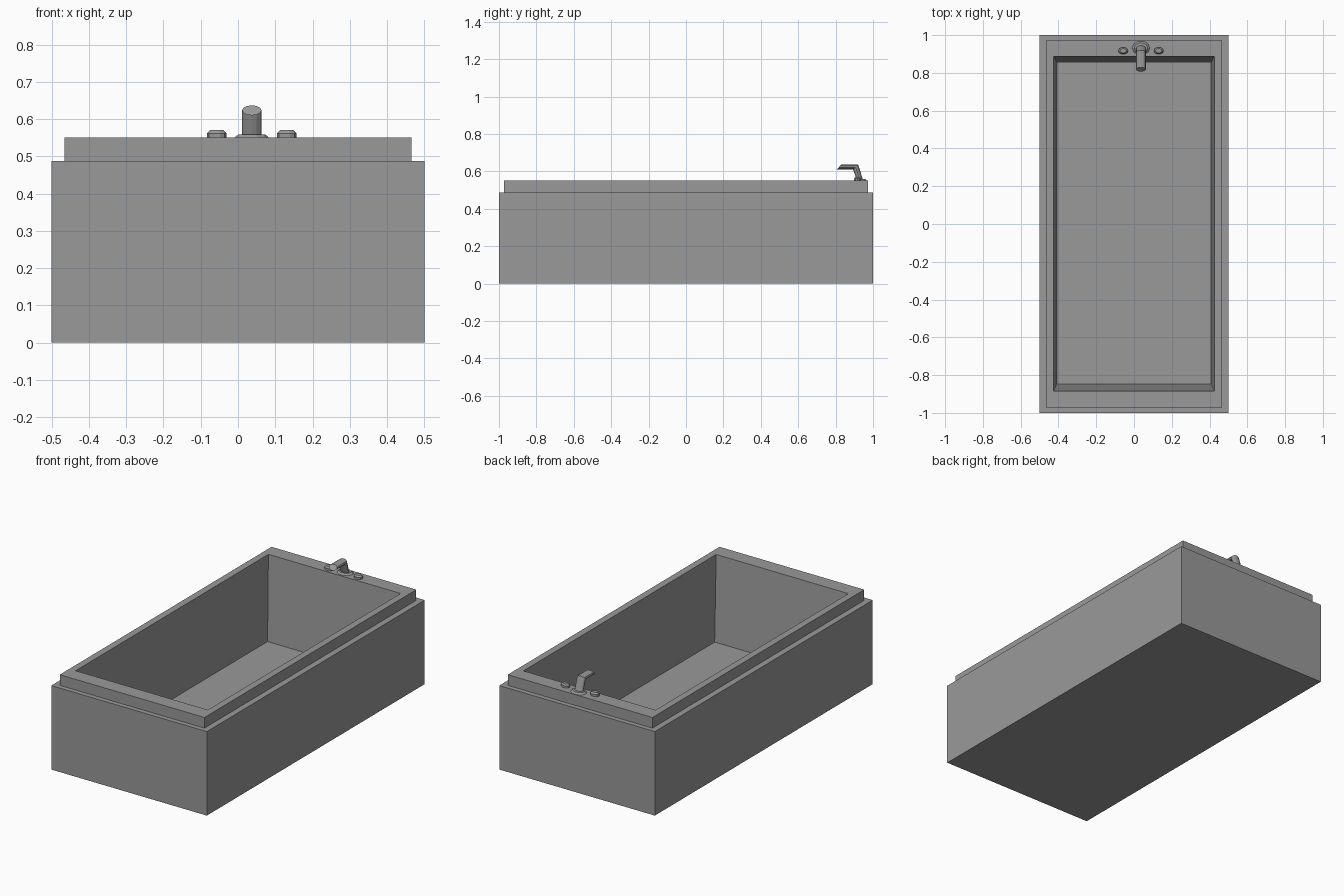
import bpy
import bmesh
from math import cos, sin, tau

cube = bpy.data.objects.get("Cube")
if cube:
    bpy.data.objects.remove(cube)

grey = bpy.data.materials.new("plain grey")
grey.use_nodes = True
colour = (0.32, 0.32, 0.32, 1)
grey.diffuse_color = colour
grey.node_tree.nodes["Principled BSDF"].inputs["Base Color"].default_value = colour


def loft(name, rings):
    """Skin a list of equal-sized point rings and cap both ends."""
    bm = bmesh.new()
    loops = [[bm.verts.new(p) for p in ring] for ring in rings]
    n = len(loops[0])
    for a, b in zip(loops, loops[1:]):
        for i in range(n):
            j = (i + 1) % n
            bm.faces.new((a[i], a[j], b[j], b[i]))
    bm.faces.new(loops[0][::-1])
    bm.faces.new(loops[-1])
    bmesh.ops.recalc_face_normals(bm, faces=bm.faces)
    mesh = bpy.data.meshes.new(name)
    bm.to_mesh(mesh)
    bm.free()
    mesh.materials.append(grey)
    obj = bpy.data.objects.new(name, mesh)
    bpy.context.collection.objects.link(obj)
    return obj


def rect(x, front, back, z):
    return [(-x, front, z), (x, front, z), (x, back, z), (-x, back, z)]


def oval(cx, cy, rx, ry, z, sides=10):
    return [(cx + rx * cos(tau * i / sides), cy + ry * sin(tau * i / sides), z)
            for i in range(sides)]


# Tub: outer surround, stepped rim and tapered basin in one skin
RIM, STEP = 0.55, 0.488
loft("bathtub", [
    rect(0.5, -1, 1, 0),
    rect(0.5, -1, 1, STEP),
    rect(0.465, -0.972, 0.972, STEP),
    rect(0.465, -0.972, 0.972, RIM),
    rect(0.425, -0.884, 0.886, RIM),
    rect(0.408, -0.846, 0.854, 0.06),
])

# Tap base plate
TAP_X = 0.037
loft("tap_base", [
    oval(TAP_X, 0.932, 0.047, 0.037, RIM),
    oval(TAP_X, 0.932, 0.036, 0.028, RIM + 0.009),
])

# Spout: oval section swept up and forward, given by its outer and inner edges
edges = [((0.948, RIM), (0.915, RIM)),
         ((0.92, 0.637), (0.893, 0.61)),
         ((0.83, 0.637), (0.807, 0.61))]
spout = []
for (y0, z0), (y1, z1) in edges:
    ring = []
    for i in range(12):
        a = tau * i / 12
        t = 0.5 - 0.5 * sin(a)
        ring.append((TAP_X + 0.026 * cos(a), y0 + (y1 - y0) * t, z0 + (z1 - z0) * t))
    spout.append(ring)
loft("tap_spout", spout)

# Knobs either side of the spout
for name, side in (("right_knob", -1), ("left_knob", 1)):
    x = TAP_X + side * 0.094
    loft(name, [
        oval(x, 0.917, 0.026, 0.019, RIM),
        oval(x, 0.917, 0.026, 0.019, RIM + 0.012),
        oval(x, 0.917, 0.017, 0.012, RIM + 0.021),
    ])
